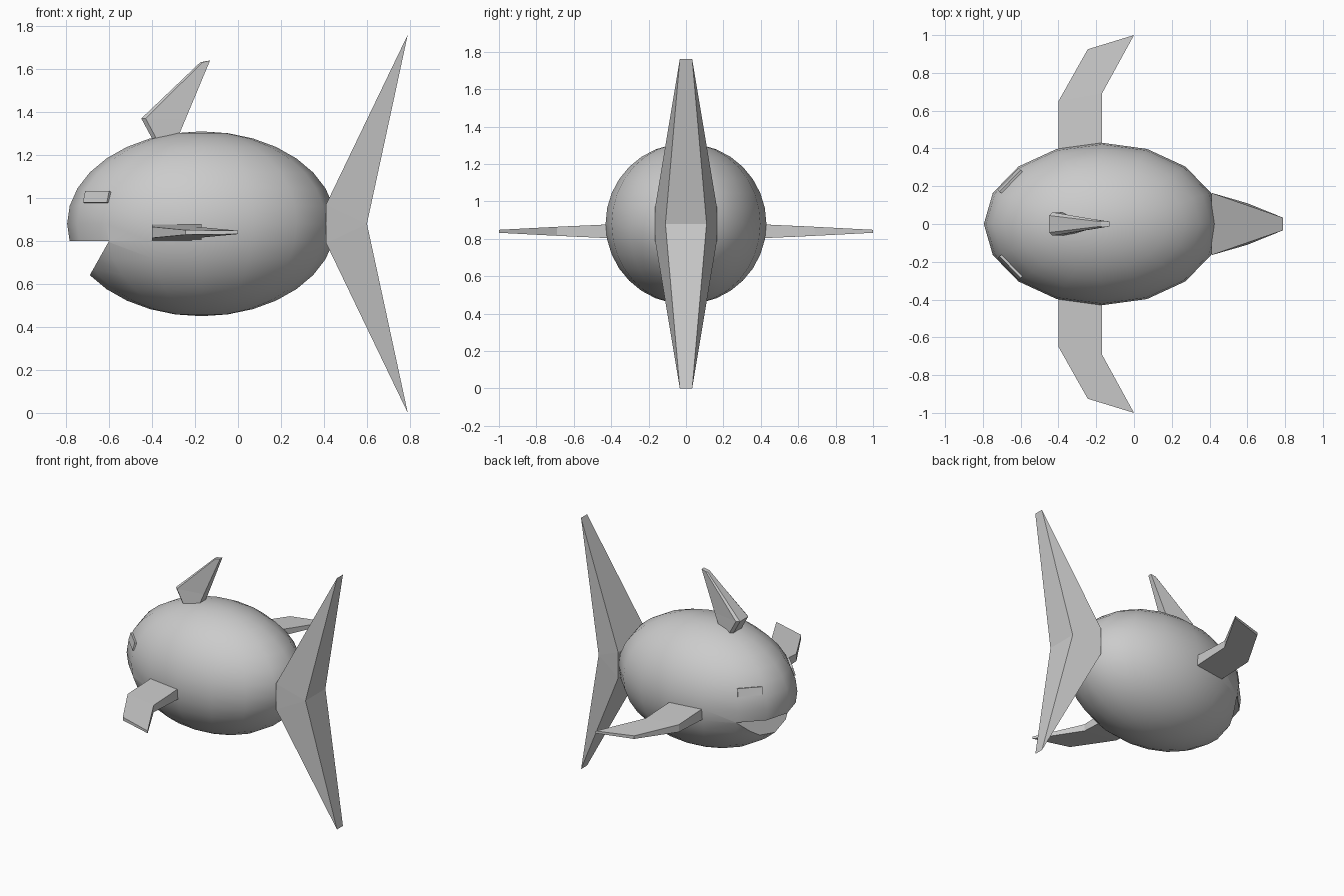
import bpy, bmesh, math
from mathutils import Matrix, Vector

if "Cube" in bpy.data.objects:
    bpy.data.objects.remove(bpy.data.objects["Cube"])

grey = bpy.data.materials.new("grey")
grey.diffuse_color = (0.6, 0.6, 0.6, 1)
grey.use_nodes = True
grey.node_tree.nodes["Principled BSDF"].inputs["Base Color"].default_value = grey.diffuse_color


def make(name, bm):
    bmesh.ops.recalc_face_normals(bm, faces=bm.faces)
    me = bpy.data.meshes.new(name)
    bm.to_mesh(me)
    bm.free()
    me.materials.append(grey)
    ob = bpy.data.objects.new(name, me)
    bpy.context.collection.objects.link(ob)
    return ob


def loft(name, rings):
    """Skin a list of equal-length closed sections, capped at both ends."""
    bm = bmesh.new()
    vs = [[bm.verts.new(p) for p in r] for r in rings]
    n = len(vs[0])
    for a, b in zip(vs, vs[1:]):
        for i in range(n):
            j = (i + 1) % n
            bm.faces.new((a[i], a[j], b[j], b[i]))
    bm.faces.new(vs[0])
    bm.faces.new(vs[-1])
    return make(name, bm)


# Body: stretched sphere
CX, CZ, RX, R = -0.17, 0.88, 0.625, 0.43
bm = bmesh.new()
bmesh.ops.create_uvsphere(bm, u_segments=16, v_segments=16, radius=1)
bmesh.ops.scale(bm, vec=(RX, R, R), verts=bm.verts)
bmesh.ops.translate(bm, vec=(CX, 0, CZ), verts=bm.verts)
body = make("body", bm)

# Mouth: wedge cut across the snout
wedge = [(-0.6, 0.80), (-0.724, 0.58), (-1.0, 0.58), (-1.0, 0.80)]
cutter = loft("mouth_cutter", [[(x, y, z) for x, z in wedge] for y in (-0.6, 0.6)])
cutter.hide_render = True
cutter.hide_viewport = True
mod = body.modifiers.new("mouth", 'BOOLEAN')
mod.operation = 'DIFFERENCE'
mod.solver = 'EXACT'
mod.object = cutter
bpy.context.view_layer.update()
cut = bpy.data.meshes.new_from_object(
    body.evaluated_get(bpy.context.evaluated_depsgraph_get()))
body.modifiers.clear()
body.data = cut
bpy.data.objects.remove(cutter)
bpy.ops.object.select_all(action='DESELECT')
body.select_set(True)
bpy.context.view_layer.objects.active = body
bpy.ops.object.shade_smooth_by_angle(angle=math.radians(35))

# Tail: crescent in side profile, thickness tapering to both tips
tail = [(0.41, 0.165, 0.97), (0.79, 0.033, 1.76), (0.6, 0.11, 0.88),
        (0.79, 0.033, 0.0), (0.41, 0.165, 0.79)]
bm = bmesh.new()
sides = [[bm.verts.new((x, s * y, z)) for x, y, z in tail] for s in (-1, 1)]
for v in sides:
    for tri in ((0, 1, 2), (0, 2, 4), (4, 2, 3)):
        bm.faces.new([v[i] for i in tri])
for i in range(5):
    j = (i + 1) % 5
    bm.faces.new((sides[0][i], sides[0][j], sides[1][j], sides[1][i]))
make("tail_fin", bm)

# Dorsal fin: sections of (z, lead x, shoulder x, trail x, half widths)
rings = []
for (z0, z1), xs, ws in (((1.24, 1.24), (-0.38, -0.36, -0.297), (0.045, 0.062, 0.035)),
                         ((1.37, 1.37), (-0.45, -0.43, -0.243), (0.045, 0.062, 0.03)),
                         ((1.632, 1.64), (-0.175, -0.165, -0.13), (0.012, 0.017, 0.013))):
    zs = (z0, z0, z1)
    right = [(x, -w, z) for x, w, z in zip(xs, ws, zs)]
    rings.append(right + [(x, -y, z) for x, y, z in reversed(right)])
loft("dorsal_fin", rings)

# Swept side fins and eyes, mirrored across y
for s, side in ((-1, "right"), (1, "left")):
    fin = []
    for (xa, ya, ha), (xb, yb, hb) in (((-0.4, 0.3, 0.042), (-0.17, 0.3, 0.042)),
                                       ((-0.4, 0.65, 0.026), (-0.17, 0.69, 0.024)),
                                       ((-0.245, 0.925, 0.011), (0.0, 1.0, 0.008))):
        fin.append([(xa, s * ya, 0.84 - ha), (xb, s * yb, 0.84 - hb),
                    (xb, s * yb, 0.84 + hb), (xa, s * ya, 0.84 + ha)])
    loft("side_fin_" + side, fin)

    # Eye: thin plate lying on the cheek facet
    along = Vector((0.7, s * 0.715, 0)).normalized()
    normal = Vector((-0.715, s * 0.7, 0.28)).normalized()
    up = normal.cross(along).normalized()
    if up.z < 0:
        up = -up
    centre = Vector((-0.656, s * 0.229, 1.004))
    loft("eye_" + side, [[centre + along * a + up * u + normal * d
                          for u, d in ((-0.027, -0.012), (0.027, -0.012),
                                       (0.027, 0.007), (-0.027, 0.007))]
                         for a in (-0.08, -0.035, 0.08)])
